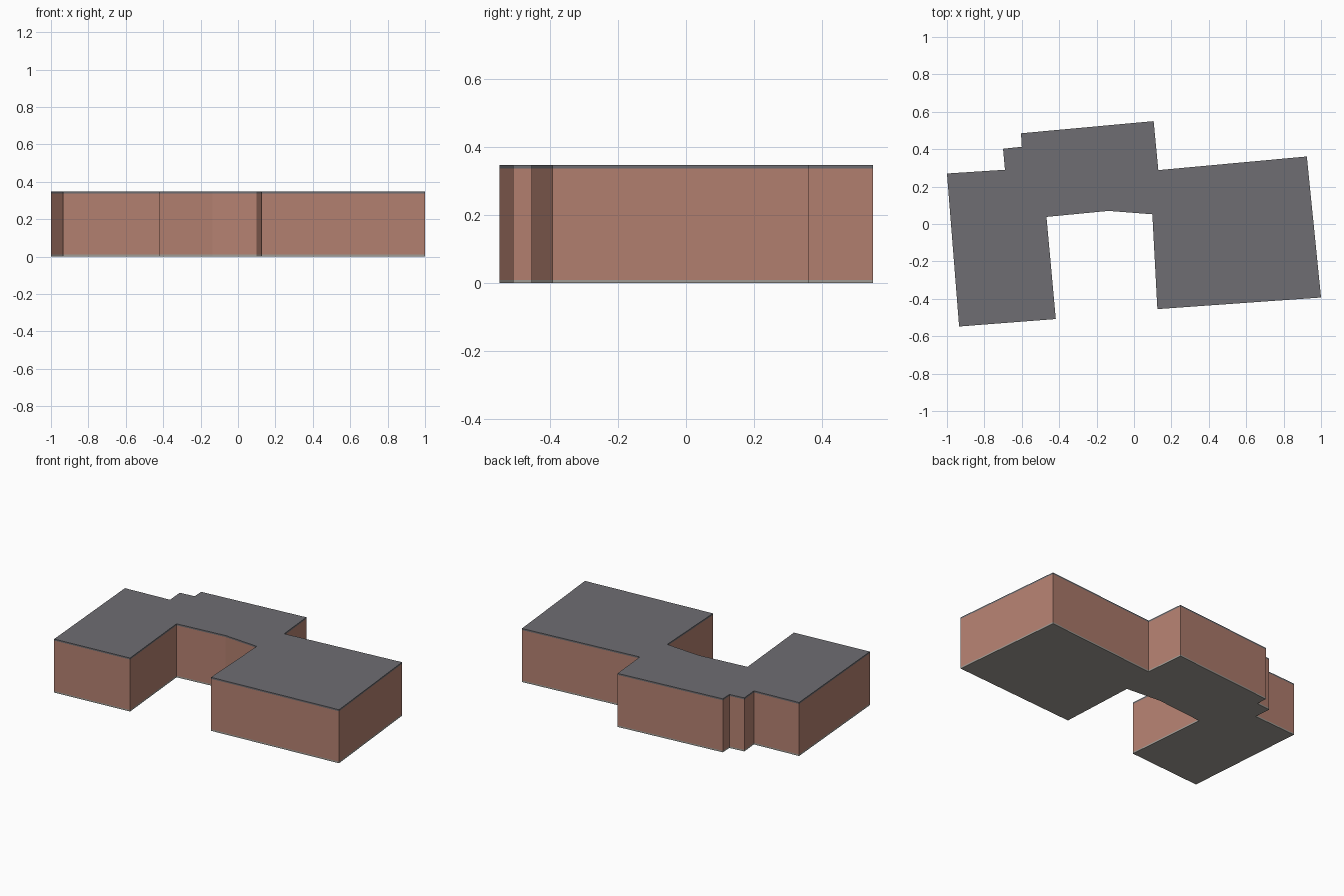
import bpy, bmesh

if "Cube" in bpy.data.objects:
    bpy.data.objects.remove(bpy.data.objects["Cube"])

# Building footprint, listed clockwise from the back left corner
FOOTPRINT = [
    (-1.0, 0.27), (-0.69, 0.29), (-0.70, 0.402), (-0.60, 0.413), (-0.604, 0.485),
    (0.105, 0.55), (0.13, 0.288), (0.924, 0.361), (1.0, -0.393), (0.125, -0.455),
    (0.098, 0.052), (-0.137, 0.07), (-0.468, 0.038), (-0.418, -0.508), (-0.935, -0.548),
]


def material(name, color):
    mat = bpy.data.materials.new(name)
    mat.diffuse_color = (*color, 1.0)
    mat.use_nodes = True
    mat.node_tree.nodes["Principled BSDF"].inputs["Base Color"].default_value = mat.diffuse_color
    return mat


def slab(name, z0, z1, mat, bottom, top):
    """Extrude the footprint from z0 to z1, with optional end caps."""
    bm = bmesh.new()
    low = [bm.verts.new((x, y, z0)) for x, y in FOOTPRINT]
    high = [bm.verts.new((x, y, z1)) for x, y in FOOTPRINT]
    n = len(low)
    for i in range(n):
        j = (i + 1) % n
        bm.faces.new((low[i], high[i], high[j], low[j]))
    if bottom:
        bm.faces.new(low)
    if top:
        bm.faces.new(high[::-1])
    mesh = bpy.data.meshes.new(name)
    bm.to_mesh(mesh)
    bm.free()
    mesh.materials.append(mat)
    obj = bpy.data.objects.new(name, mesh)
    bpy.context.collection.objects.link(obj)
    return obj


brick = material("brick pink", (0.46, 0.22, 0.165))
slate = material("slate grey", (0.156, 0.154, 0.168))
stone = material("stone grey", (0.36, 0.34, 0.31))

# Thin foundation, tall walls and thin flat roof
slab("foundation", 0.0, 0.01, stone, True, False)
slab("walls", 0.01, 0.337, brick, False, False)
slab("roof", 0.337, 0.347, slate, False, True)
